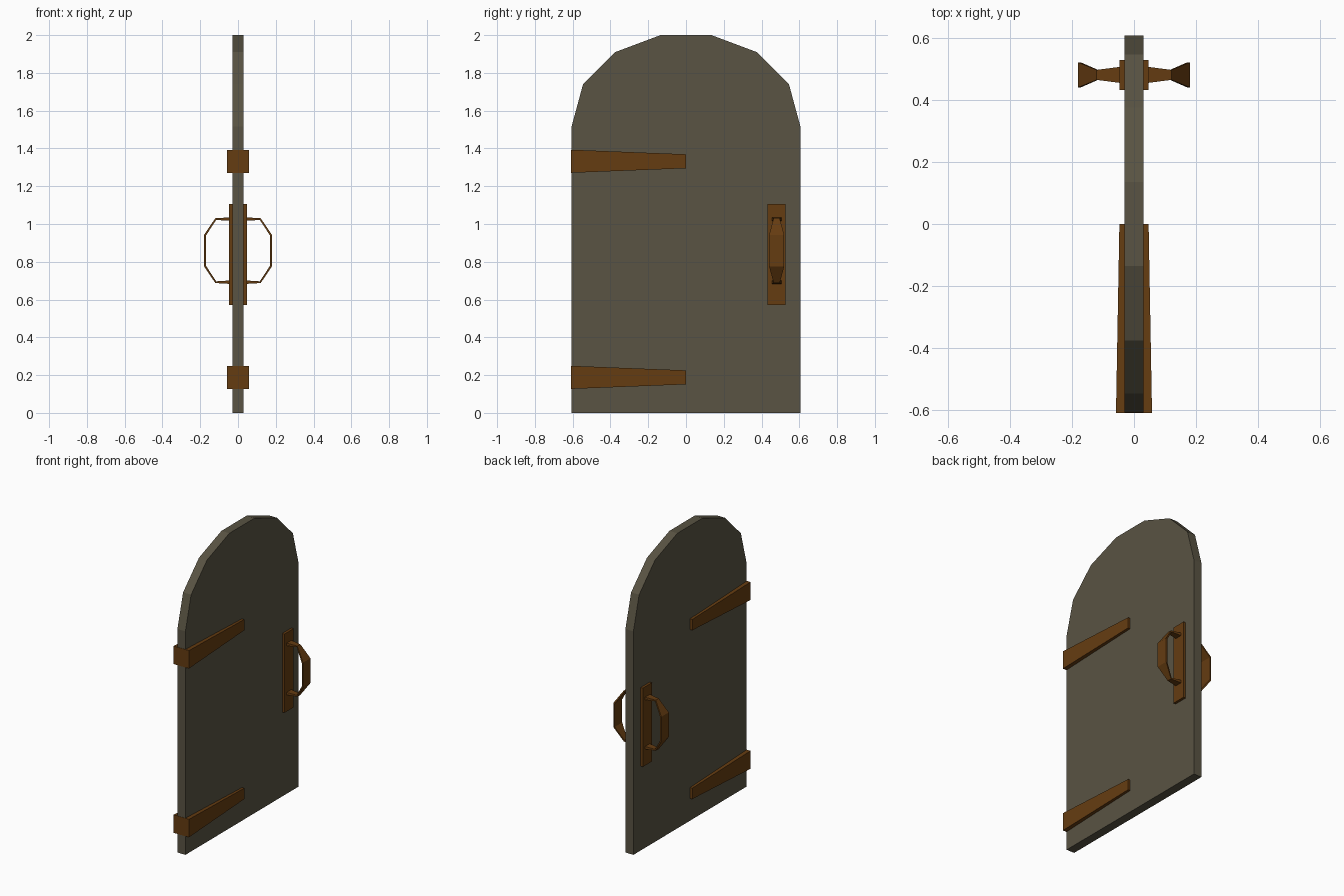
import bpy, bmesh

if "Cube" in bpy.data.objects:
    bpy.data.objects.remove(bpy.data.objects["Cube"])

def material(name, rgb):
    m = bpy.data.materials.new(name)
    m.diffuse_color = (*rgb, 1)
    m.use_nodes = True
    m.node_tree.nodes["Principled BSDF"].inputs["Base Color"].default_value = m.diffuse_color
    return m

STONE = material("grey brown door", (0.100, 0.087, 0.056))
BRONZE = material("dark bronze", (0.130, 0.045, 0.0055))

def loft(name, rings, mat):
    """Skin a row of matching rings and cap both ends."""
    bm = bmesh.new()
    loops = [[bm.verts.new(p) for p in r] for r in rings]
    n = len(loops[0])
    for a, b in zip(loops, loops[1:]):
        for i in range(n):
            j = (i + 1) % n
            bm.faces.new((a[i], a[j], b[j], b[i]))
    bm.faces.new(loops[0][::-1])
    bm.faces.new(loops[-1])
    bmesh.ops.recalc_face_normals(bm, faces=bm.faces)
    me = bpy.data.meshes.new(name)
    bm.to_mesh(me)
    bm.free()
    me.materials.append(mat)
    ob = bpy.data.objects.new(name, me)
    bpy.context.collection.objects.link(ob)
    return ob

# Arched door slab
half = [(0.606, 0), (0.606, 1.515), (0.545, 1.74), (0.375, 1.91), (0.135, 2.0)]
outline = half + [(-y, z) for y, z in reversed(half)]
loft("door_panel", [[(x, y, z) for y, z in outline] for x in (-0.03, 0.03)], STONE)

# Tapered hinge straps wrapping the hinge edge
def strap_ring(y, hx, hz, zc):
    return [(-hx, y, zc - hz), (hx, y, zc - hz), (hx, y, zc + hz), (-hx, y, zc + hz)]

for name, zc in (("lower_hinge", 0.188), ("upper_hinge", 1.332)):
    loft(name, [strap_ring(-0.608, 0.058, 0.061, zc),
                strap_ring(0.0, 0.047, 0.037, zc)], BRONZE)

# Handle path: x, z offset, half width in y, half thickness, thickness direction (x, z)
YC, ZC = 0.48, 0.859
top = [(0.044, 0.167, 0.026, 0.009, (0, 1)),
       (0.118, 0.167, 0.016, 0.005, (0.45, 0.9)),
       (0.175, 0.081, 0.040, 0.005, (0.9, 0.5))]
path = top + [(x, -z, w, t, (d[0], -d[1])) for x, z, w, t, d in reversed(top)]

for side, s in (("right", 1), ("left", -1)):
    # Back plate
    loft(side + "_handle_plate",
         [[(s * x, YC + a * 0.048, 0.838 + b * 0.267)
           for a, b in ((-1, -1), (1, -1), (1, 1), (-1, 1))] for x in (0.028, 0.047)], BRONZE)
    # Pull handle
    rings = [[(s * (x + b * t * d[0]), YC + a * w, ZC + z + b * t * d[1])
              for a, b in ((-1, -1), (1, -1), (1, 1), (-1, 1))] for x, z, w, t, d in path]
    loft(side + "_pull_handle", rings, BRONZE)
